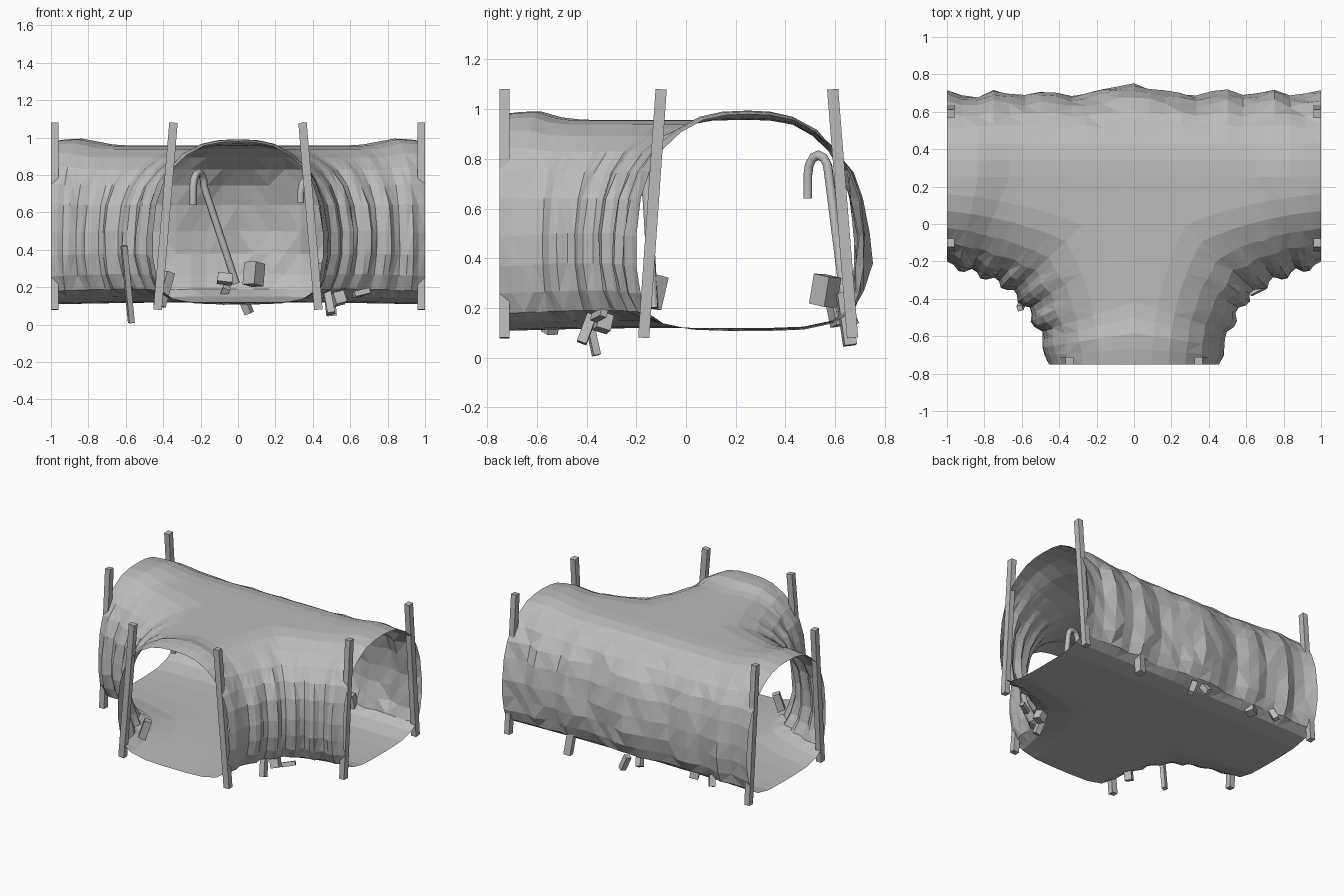
import bpy, bmesh, math, random
from mathutils import Vector

random.seed(4)
if "Cube" in bpy.data.objects:
    bpy.data.objects.remove(bpy.data.objects["Cube"])

grey = bpy.data.materials.new("stone_grey")
grey.use_nodes = True
grey.diffuse_color = (0.5, 0.5, 0.5, 1)
grey.node_tree.nodes["Principled BSDF"].inputs["Base Color"].default_value = (0.5, 0.5, 0.5, 1)


def add_object(name, mesh):
    ob = bpy.data.objects.new(name, mesh)
    bpy.context.scene.collection.objects.link(ob)
    mesh.materials.clear()
    mesh.materials.append(grey)
    return ob


def bar(name, bottom, top, width, depth, spin=0.0):
    """Square timber running between two points."""
    a, b = Vector(bottom), Vector(top)
    axis = (b - a).normalized()
    u = Vector((1, 0, 0))
    u = (u - axis * u.dot(axis)).normalized()
    v = axis.cross(u)
    u, v = u * math.cos(spin) + v * math.sin(spin), v * math.cos(spin) - u * math.sin(spin)
    bm = bmesh.new()
    bmesh.ops.create_cube(bm, size=1)
    for vert in bm.verts:
        c = vert.co.copy()
        vert.co = (a + b) / 2 + u * c.x * width + v * c.y * depth + axis * c.z * (b - a).length
    mesh = bpy.data.meshes.new(name)
    bm.to_mesh(mesh)
    bm.free()
    return add_object(name, mesh)


# Half cross-section of the tunnel: (reach from spine to wall, height)
PROFILE = [(0, .957), (.2, .954), (.4, .938), (.6, .893), (.76, .83), (.88, .745), (.96, .64),
           (1, .5), (1, .38), (.96, .27), (.89, .19), (.76, .15), (.5, .125), (.2, .12), (0, .12)]
SPINE_Y = 0.25
HALF = 12
RADIUS = 0.45


def lip(x, y):
    """Raised roof just inside each of the three mouths."""
    d = max(abs(x), -y / 0.72)
    return 0.035 * math.exp(-((d - 0.84) / 0.13) ** 2) + 0.015 * max(0, d - 0.8) / 0.2


def add_strip(bm, wall, spine, bumps, rough):
    """Loft the half profile between the spine and a ribbed wall path."""
    rows = []
    last = len(wall) - 1
    for i, (w, s) in enumerate(zip(wall, spine)):
        reach = w - s
        out = reach.normalized()
        # Wide spans keep a flatter middle and curve down near the wall
        tight = min(1, RADIUS / reach.length) ** 0.5
        row = []
        for f, z in PROFILE:
            p = s + reach * (1 - (1 - f) * tight if f > 0 else 0)
            side = max(0, (f - 0.55) / 0.45) if z > 0.16 else 0
            push = bumps[i] * side
            if 0 < i < last and side > 0:
                push += random.uniform(-rough, rough)
            p = p + out * push
            if z > 0.5:
                z += lip(*s) * (1 - f * f)
            else:
                z -= 0.012 * min(1, max(abs(s.x), -s.y / 0.72)) ** 2
            row.append(bm.verts.new((p.x, p.y, z)))
        rows.append(row)
    for i in range(last):
        for j in range(len(PROFILE) - 1):
            bm.faces.new((rows[i][j], rows[i + 1][j], rows[i + 1][j + 1], rows[i][j + 1]))


def back_bump(x):
    """Swell in the middle of the back wall, shallow waves towards the mouths."""
    d = abs(x)
    if d < 0.34:
        return 0.045 - 0.19 * d
    return 0.018 * math.cos(math.tau * (d - 0.47) / 0.265)


# Tunnel shell: one back wall and two curved corner walls
bm = bmesh.new()
xs = [i / HALF for i in range(-HALF, HALF + 1)]
add_strip(bm, [Vector((x, 0.697)) for x in xs], [Vector((x, SPINE_Y)) for x in xs],
          [back_bump(x) for x in xs], 0.011)

P = [Vector(p) for p in ((1, -.2), (.72, -.27), (.5, -.35), (.455, -.75))]
for sign in (1, -1):
    wall, spine, bumps = [], [], []
    for i in range(2 * HALF + 1):
        t = i / (2 * HALF)
        w = P[0] * (1 - t) ** 3 + P[1] * 3 * t * (1 - t) ** 2 + P[2] * 3 * t * t * (1 - t) + P[3] * t ** 3
        s = Vector((1 - i / HALF, SPINE_Y)) if i <= HALF else Vector((0, SPINE_Y - (i - HALF) / HALF))
        wall.append(Vector((w.x * sign, w.y)))
        spine.append(Vector((s.x * sign, s.y)))
        bumps.append((0, 0.008, 0.032, 0.026)[i % 4] * (0.5 if t > 0.85 else 1))
    add_strip(bm, wall, spine, bumps, 0.006)
bmesh.ops.remove_doubles(bm, verts=bm.verts, dist=0.0005)
bmesh.ops.triangulate(bm, faces=bm.faces)
bmesh.ops.recalc_face_normals(bm, faces=bm.faces)
mesh = bpy.data.meshes.new("tunnel_shell")
bm.to_mesh(mesh)
bm.free()
add_object("tunnel_shell", mesh)

# Leaning support posts, a pair at each mouth
for side, s in (("left", 1), ("right", -1)):
    bar(side + "_front_post", (s * .98, -.17, .08), (s * .98, -.1, 1.08), .04, .045)
    bar(side + "_back_post", (s * .98, .67, .08), (s * .98, .59, 1.08), .04, .045)
    bar(side + "_branch_post", (s * .43, -.73, .08), (s * .345, -.73, 1.08), .045, .04)


# Hooked canes
def cane(name, foot, neck, tip):
    foot, neck, tip = Vector(foot), Vector(neck), Vector(tip)
    over = Vector((tip.x - neck.x, tip.y - neck.y, 0))
    pts = [foot, neck]
    for k in range(1, 7):
        a = math.pi * k / 6
        pts.append(neck + over * (1 - math.cos(a)) / 2 + Vector((0, 0, 0.08 * math.sin(a))))
    pts.append(tip)
    cu = bpy.data.curves.new(name + "_path", "CURVE")
    cu.dimensions = "3D"
    cu.bevel_depth = 0.02
    cu.bevel_resolution = 1
    cu.use_fill_caps = True
    sp = cu.splines.new("POLY")
    sp.points.add(len(pts) - 1)
    for q, p in zip(sp.points, pts):
        q.co = (*p, 1)
    temp = bpy.data.objects.new(name + "_path", cu)
    bpy.context.scene.collection.objects.link(temp)
    deps = bpy.context.evaluated_depsgraph_get()
    me = bpy.data.meshes.new_from_object(temp.evaluated_get(deps))
    bpy.data.objects.remove(temp)
    me.name = name
    add_object(name, me)


cane("back_cane", (-.01, .64, .22), (-.18, .575, .735), (-.24, .49, .64))
cane("corner_cane", (.52, -.13, .2), (.44, -.16, .71), (.335, -.18, .65))

# Rubble blocks and broken planks along the foot of the walls
RUBBLE = [
    ((-.57, -.36, .01), (-.61, -.45, .42), .03), ((-.42, -.55, .1), (-.37, -.52, .28), .05),
    ((.08, .55, .21), (.09, .57, .33), .08), ((-.11, .6, .25), (-.03, .6, .24), .05),
    ((.5, -.42, .06), (.47, -.36, .22), .04), ((.55, -.34, .11), (.52, -.32, .2), .06),
    ((.48, -.14, .2), (.47, -.11, .33), .06), ((.62, -.37, .16), (.7, -.33, .18), .03),
    ((.06, .66, .06), (.02, .65, .16), .04), ((-.09, .67, .12), (-.06, .62, .2), .04),
    ((.5, .66, .05), (.48, .63, .26), .05), ((-.5, .62, .13), (-.52, .59, .28), .06),
    ((-.68, .67, .13), (-.66, .64, .2), .04),
]
for n, (a, b, size) in enumerate(RUBBLE, 1):
    bar(f"rubble_{n}", a, b, size, size, 0.3 * n)
